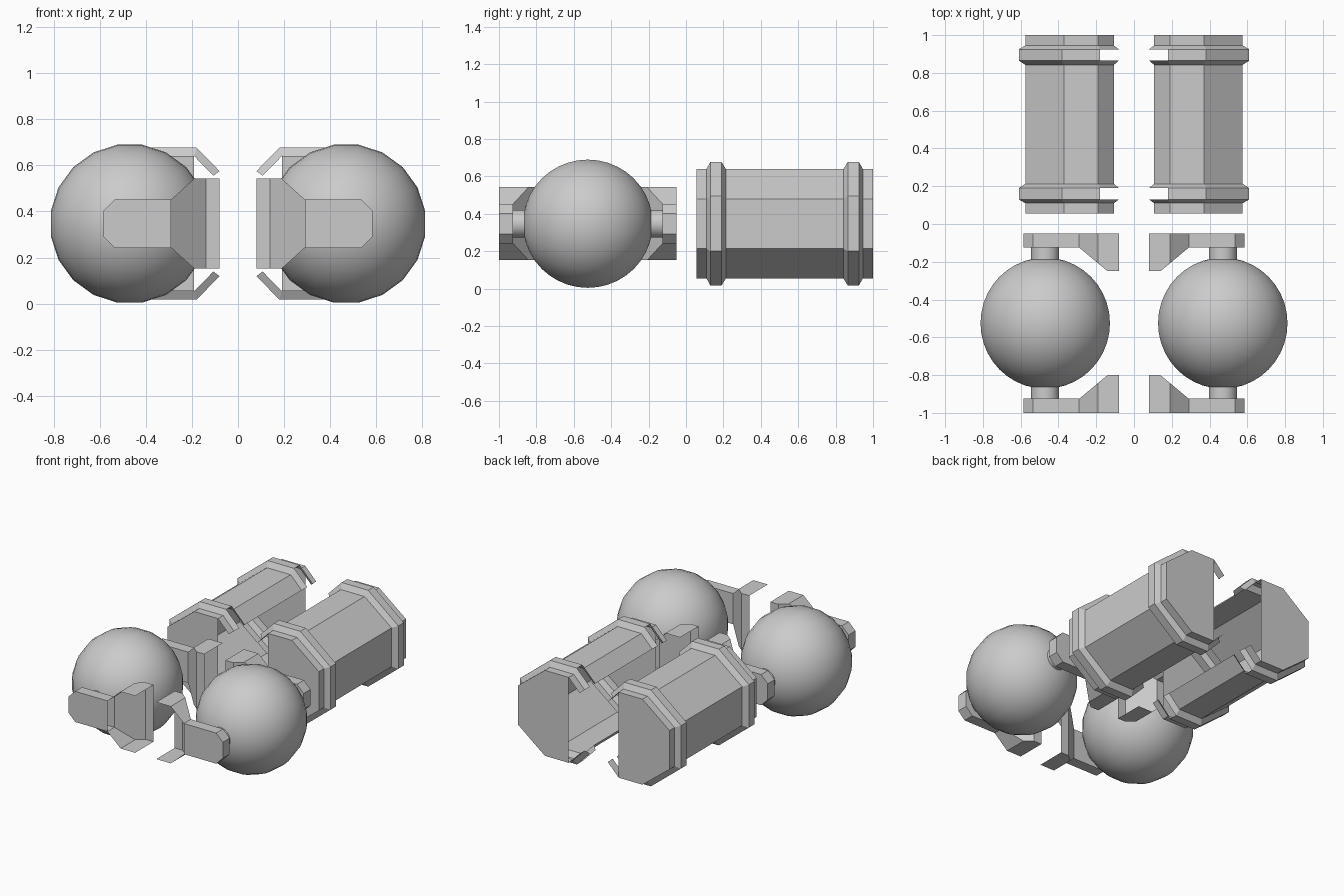
import bpy, bmesh, math
from mathutils import Matrix

if "Cube" in bpy.data.objects:
    bpy.data.objects.remove(bpy.data.objects["Cube"])

ZC = 0.347           # height of all part centres
BX, BY = 0.47, -0.525  # ball centre


def finish(name, bm, smooth=False):
    """Turn a bmesh into an object mirrored across x = 0."""
    bmesh.ops.remove_doubles(bm, verts=bm.verts, dist=1e-4)
    bmesh.ops.recalc_face_normals(bm, faces=bm.faces)
    me = bpy.data.meshes.new(name)
    bm.to_mesh(me)
    bm.free()
    ob = bpy.data.objects.new(name, me)
    bpy.context.collection.objects.link(ob)
    ob.modifiers.new("mirror", 'MIRROR').use_axis = (True, False, False)
    if smooth:
        bpy.ops.object.select_all(action='DESELECT')
        ob.select_set(True)
        bpy.context.view_layer.objects.active = ob
        bpy.ops.object.shade_smooth_by_angle(angle=math.radians(35))
    return ob


def face(bm, pts):
    bm.faces.new([bm.verts.new(p) for p in pts])


# Axis along y, with a flat facet facing up
place = (Matrix.Translation((BX, BY, ZC)) @ Matrix.Rotation(math.pi / 2, 4, 'X')
         @ Matrix.Rotation(math.pi / 20, 4, 'Z'))

# Ball tanks
bm = bmesh.new()
bmesh.ops.create_uvsphere(bm, u_segments=20, v_segments=20, radius=0.347, matrix=place)
finish("ball_tank", bm, True)

# Axles through the balls
bm = bmesh.new()
bmesh.ops.create_cone(bm, cap_ends=False, segments=20, radius1=0.075, radius2=0.075,
                      depth=0.80, matrix=place)
finish("axle", bm, True)


# Brackets: chamfered plate widening into a root that is open at its outer end
def bracket(name, flip):
    y0, y1, y2, y3 = -1.0, -0.925, -0.842, -0.80
    bm = bmesh.new()
    h, c, H = 0.105, 0.055, 0.195
    plate = [(0.29, h), (0.585 - 0.05, h), (0.585, c), (0.585, -c), (0.585 - 0.05, -h), (0.29, -h)]
    for y in (y0, y1):
        face(bm, [(x, y, ZC + z) for x, z in plate])
    for (xa, za), (xb, zb) in zip(plate, plate[1:]):
        face(bm, [(xa, y0, ZC + za), (xb, y0, ZC + zb), (xb, y1, ZC + zb), (xa, y1, ZC + za)])
    # slanted wall and inner wall
    face(bm, [(x, y, ZC + z) for x, y, z in
              ((0.29, y1, h), (0.19, y2, H), (0.14, y3, H),
               (0.14, y3, -H), (0.19, y2, -H), (0.29, y1, -h))])
    face(bm, [(x, y3, ZC + z) for x, z in ((0.14, H), (0.08, H), (0.08, -H), (0.14, -H))])
    # flared and flat walls, above and below
    for s in (1, -1):
        face(bm, [(0.29, y0, ZC + s * h), (0.29, y1, ZC + s * h),
                  (0.19, y2, ZC + s * H), (0.19, y0, ZC + s * H)])
        face(bm, [(x, y, ZC + s * H) for x, y in
                  ((0.19, y0), (0.19, y2), (0.14, y3), (0.08, y3), (0.08, y0))])
    if flip:
        for v in bm.verts:
            v.co.y = 2 * BY - v.co.y
    finish(name, bm)


bracket("front_bracket", False)
bracket("rear_bracket", True)

# Eight-sided barrels with raised bands, open toward the middle
half_main = [(0.107, 0.208), (0.19, 0.293), (0.37, 0.293), (0.575, 0.133)]
half_band = [(0.08, 0.228), (0.18, 0.33), (0.382, 0.33), (0.61, 0.147)]


def section(half, y):
    pts = half + [(x, -z) for x, z in reversed(half)]
    return [(x, y, ZC + z) for x, z in pts]


bm = bmesh.new()
stations = [(0.055, 0), (0.11, 0), (0.13, 1), (0.19, 1), (0.213, 0),
            (0.842, 0), (0.865, 1), (0.925, 1), (0.945, 0), (1.0, 0)]
for (ya, ra), (yb, rb) in zip(stations, stations[1:]):
    a = section(half_band if ra else half_main, ya)
    b = section(half_band if rb else half_main, yb)
    for i in range(7):
        if ra and rb and i in (0, 6):
            continue  # band tops stop short of the inner slopes
        face(bm, [a[i], a[i + 1], b[i + 1], b[i]])
for y in (0.055, 1.0):
    face(bm, section(half_main, y)[1:-1])
finish("barrel", bm)
